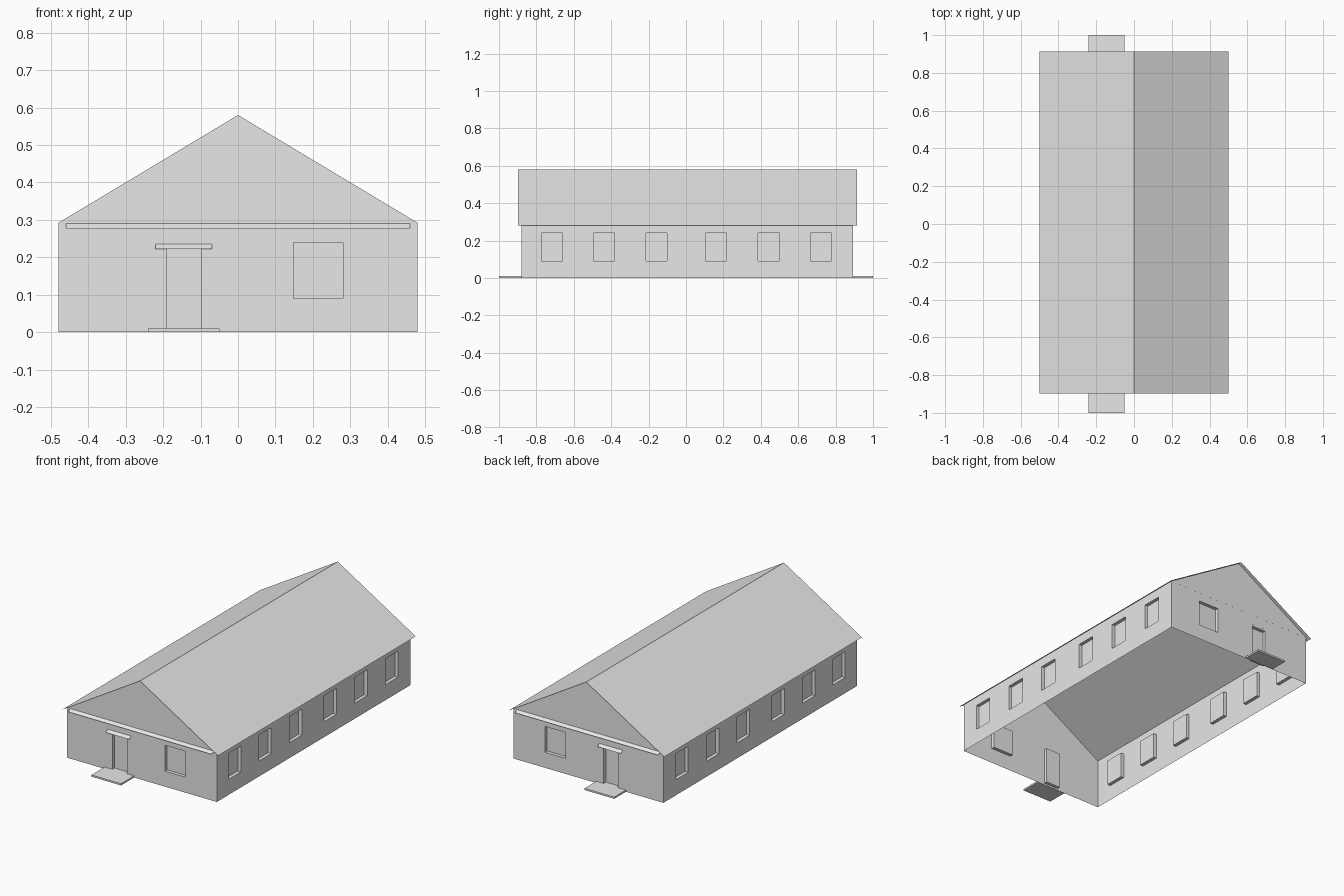
import bpy
import bmesh
from mathutils import Matrix, Vector

cube = bpy.data.objects.get("Cube")
if cube:
    bpy.data.objects.remove(cube)

grey = bpy.data.materials.new("plain_grey")
grey.use_nodes = True
grey.diffuse_color = (0.8, 0.8, 0.8, 1)
grey.node_tree.nodes["Principled BSDF"].inputs["Base Color"].default_value = (0.8, 0.8, 0.8, 1)

HALF = 0.48                 # half width of the walls
FRONT, BACK = -0.88, 0.893  # end wall planes
EAVE, RIDGE = 0.28, 0.58
ROOF_HALF = 0.5
WALL_TOP = RIDGE - (RIDGE - EAVE) * HALF / ROOF_HALF
RECESS = 0.02
SILL, LINTEL = 0.09, 0.24


def finish(name, bm):
    mesh = bpy.data.meshes.new(name)
    bm.to_mesh(mesh)
    bm.free()
    mesh.materials.append(grey)
    obj = bpy.data.objects.new(name, mesh)
    bpy.context.collection.objects.link(obj)
    return obj


def sheet(name, points):
    bm = bmesh.new()
    bm.faces.new([bm.verts.new(p) for p in points])
    return finish(name, bm)


def box(name, low, high):
    low, high = Vector(low), Vector(high)
    bm = bmesh.new()
    bmesh.ops.create_cube(bm, size=1)
    for v in bm.verts:
        v.co = (low + high) / 2 + v.co * (high - low)
    return finish(name, bm)


def wall(name, outline, openings, matrix):
    """Flat wall in the XZ plane facing -y, with recessed openings (x0, x1, z0, z1)."""
    bm = bmesh.new()
    bm.faces.new([bm.verts.new((x, 0, z)) for x, z in outline])
    cuts = {(x, 0, 0) for o in openings for x in o[:2]}
    cuts |= {(0, 0, z) for o in openings for z in o[2:]}
    for c in sorted(cuts):
        normal = (1, 0, 0) if c[0] else (0, 0, 1)
        bmesh.ops.bisect_plane(bm, geom=bm.verts[:] + bm.edges[:] + bm.faces[:],
                               plane_co=c, plane_no=normal)
    for x0, x1, z0, z1 in openings:
        inside = []
        for f in bm.faces:
            c = f.calc_center_median()
            if x0 < c.x < x1 and z0 < c.z < z1 and abs(f.normal.y) > 0.5 and c.y < RECESS / 2:
                inside.append(f)
        new = bmesh.ops.extrude_face_region(bm, geom=inside)["geom"]
        moved = [g for g in new if isinstance(g, bmesh.types.BMVert)]
        bmesh.ops.translate(bm, verts=moved, vec=(0, RECESS, 0))
        left = [f for f in inside if f.is_valid]
        if left:
            bmesh.ops.delete(bm, geom=left, context='FACES')
        bm.normal_update()
    bm.transform(matrix)
    if matrix.determinant() < 0:
        bmesh.ops.reverse_faces(bm, faces=bm.faces[:])
    bm.normal_update()
    return finish(name, bm)


# End walls with gable, door and window
gable = [(-HALF, 0), (HALF, 0), (HALF, WALL_TOP), (0, RIDGE), (-HALF, WALL_TOP)]
door = (-0.19, -0.097, 0.01, 0.222)
window = (0.148, 0.28, SILL, LINTEL)
flip_y = Matrix.Diagonal((1, -1, 1, 1))
wall("front_wall", gable, [door, window], Matrix.Translation((0, FRONT, 0)))
wall("back_wall", gable, [door, window], Matrix.Translation((0, BACK, 0)) @ flip_y)

# Long walls with six windows each
side = [(FRONT, 0), (BACK, 0), (BACK, WALL_TOP), (FRONT, WALL_TOP)]
centres = [-0.716, -0.438, -0.158, 0.16, 0.442, 0.722]
windows = [(c - 0.057, c + 0.057, SILL, LINTEL) for c in centres]
turn = Matrix.Translation((HALF, 0, 0)) @ Matrix.Rotation(1.5707963, 4, 'Z')
wall("left_wall", side, windows, turn)
wall("right_wall", side, windows, Matrix.Diagonal((-1, 1, 1, 1)) @ turn)

# Thin roof slopes
R0, R1 = -0.898, 0.914
sheet("roof_left", [(0, R0, RIDGE), (ROOF_HALF, R0, EAVE), (ROOF_HALF, R1, EAVE), (0, R1, RIDGE)])
sheet("roof_right", [(0, R1, RIDGE), (-ROOF_HALF, R1, EAVE), (-ROOF_HALF, R0, EAVE), (0, R0, RIDGE)])

# Sloping ledges, door canopies and doorsteps at both ends
for end, y, s in (("front", FRONT, -1), ("back", BACK, 1)):
    for part, x0, x1, top in (("gable_ledge", -0.46, 0.46, 0.29), ("door_canopy", -0.22, -0.07, 0.235)):
        out, low = y + s * 0.017, top - 0.013
        points = [(x0, out, low), (x1, out, low), (x1, y, top), (x0, y, top)]
        sheet(end + "_" + part, points if s < 0 else points[::-1])
    box(end + "_doorstep", (-0.24, min(y, s), 0), (-0.05, max(y, s), 0.01))
